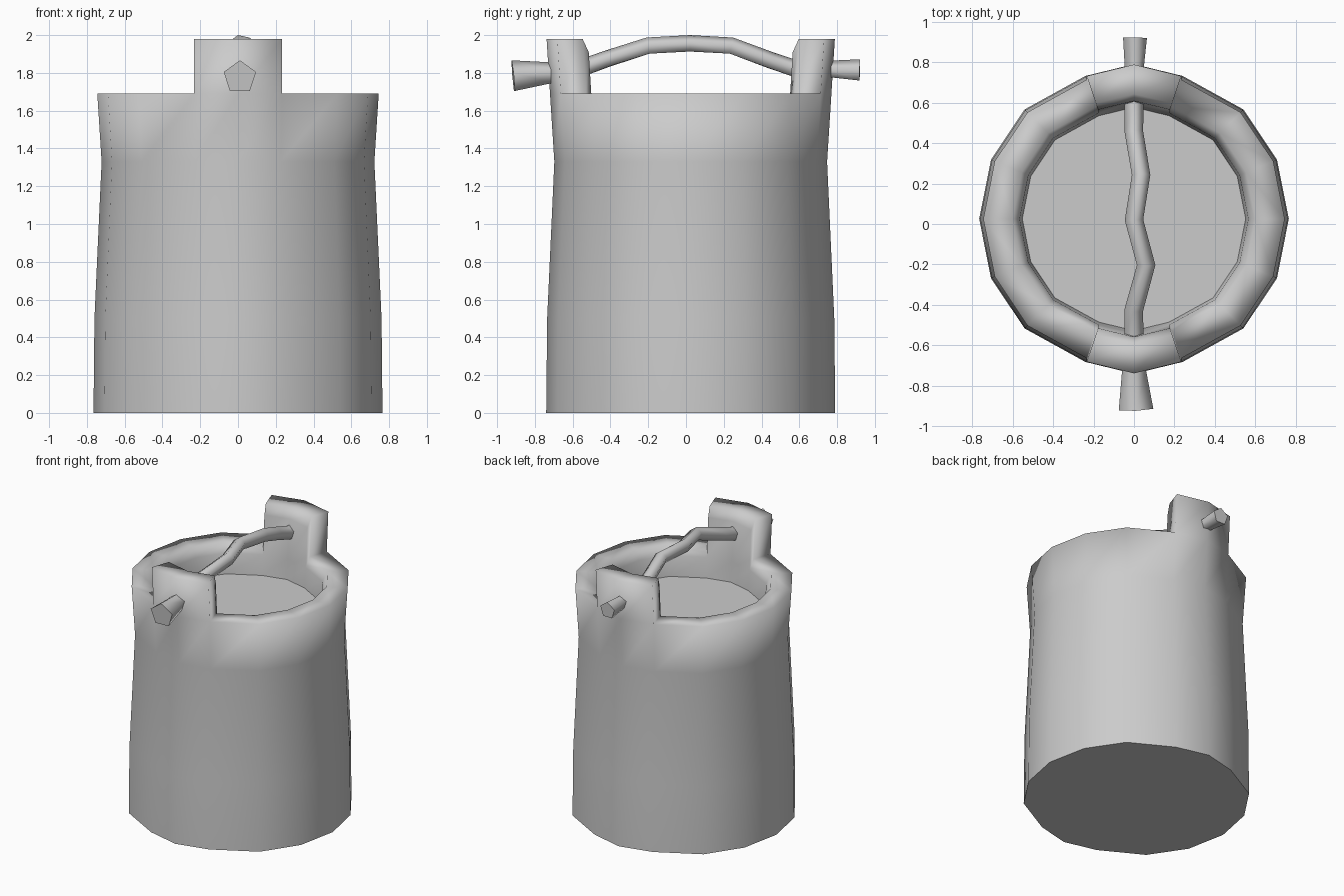
import bpy
import bmesh
from math import cos, sin, pi
from mathutils import Vector

cube = bpy.data.objects.get("Cube")
if cube:
    bpy.data.objects.remove(cube, do_unlink=True)

# One grey for everything
grey = bpy.data.materials.new("plain grey")
grey.use_nodes = True
grey.diffuse_color = (0.6, 0.6, 0.6, 1)
grey.node_tree.nodes["Principled BSDF"].inputs["Base Color"].default_value = (0.6, 0.6, 0.6, 1)

SIDES = 16


def finish(bm, name, flat):
    """Smooth shading everywhere except the flat cap faces and their borders."""
    bmesh.ops.recalc_face_normals(bm, faces=bm.faces)
    for f in bm.faces:
        f.smooth = True
    for f in flat:
        f.smooth = False
        for e in f.edges:
            e.smooth = False
    mesh = bpy.data.meshes.new(name)
    bm.to_mesh(mesh)
    bm.free()
    mesh.materials.append(grey)
    obj = bpy.data.objects.new(name, mesh)
    bpy.context.collection.objects.link(obj)
    return obj


def bridge(bm, a, b):
    n = len(a)
    return [bm.faces.new((a[i], a[(i + 1) % n], b[(i + 1) % n], b[i])) for i in range(n)]


# Bucket: outer wall, flat rim, small inner chamfer, inner wall
profile = [(0.765, 0), (0.76, 0.5), (0.722, 1.33), (0.745, 1.69),
           (0.6, 1.69), (0.565, 1.62), (0.552, 1.47)]
RIM = 3
bm = bmesh.new()
rings = []
for r, z in profile:
    ring = []
    for i in range(SIDES):
        a = 2 * pi * i / SIDES
        x = r * cos(a)
        if i % 8 in (3, 5):
            x *= 0.82          # narrow the two lugs
        ring.append(bm.verts.new((x, r * sin(a) + 0.025, z)))
    rings.append(ring)
bands = [bridge(bm, a, b) for a, b in zip(rings, rings[1:])]
base = bm.faces.new(rings[0])
floor = bm.faces.new(rings[-1])

# Lugs: the rim faces at front and back raised straight up
for start in (3, 11):
    faces = [bands[k][i] for k in (RIM, RIM + 1) for i in (start, start + 1)]
    geom = bmesh.ops.extrude_face_region(bm, geom=faces)["geom"]
    verts = [g for g in geom if isinstance(g, bmesh.types.BMVert)]
    for v in verts:
        v.co.z += 0.29
        v.co.y += 0.018 if v.co.y > 0 else -0.018
    old = [f for f in faces if f.is_valid]
    bmesh.ops.delete(bm, geom=old, context="FACES")
finish(bm, "bucket", [base, floor])

# Handle: bent five-sided stick passing through both lugs (x, y, z, radius)
path = [(0.01, -0.915, 1.777, 0.09), (0, -0.72, 1.795, 0.062), (0, -0.55, 1.822, 0.05),
        (0, -0.42, 1.87, 0.048), (0.06, -0.2, 1.94, 0.048), (0, 0.02, 1.952, 0.048),
        (0.035, 0.24, 1.94, 0.048), (0, 0.45, 1.862, 0.048), (0, 0.58, 1.818, 0.05),
        (0, 0.72, 1.818, 0.045), (0.005, 0.92, 1.81, 0.062)]
points = [Vector(p[:3]) for p in path]
bm = bmesh.new()
rings = []
for k, p in enumerate(points):
    along = (points[min(k + 1, len(points) - 1)] - points[max(k - 1, 0)]).normalized()
    side = along.cross(Vector((0, 0, 1))).normalized()
    up = side.cross(along)
    rings.append([bm.verts.new(p + path[k][3] * (up * cos(2 * pi * i / 5) + side * sin(2 * pi * i / 5)))
                  for i in range(5)])
for a, b in zip(rings, rings[1:]):
    bridge(bm, a, b)
ends = [bm.faces.new(rings[0]), bm.faces.new(rings[-1])]
finish(bm, "handle", ends)
